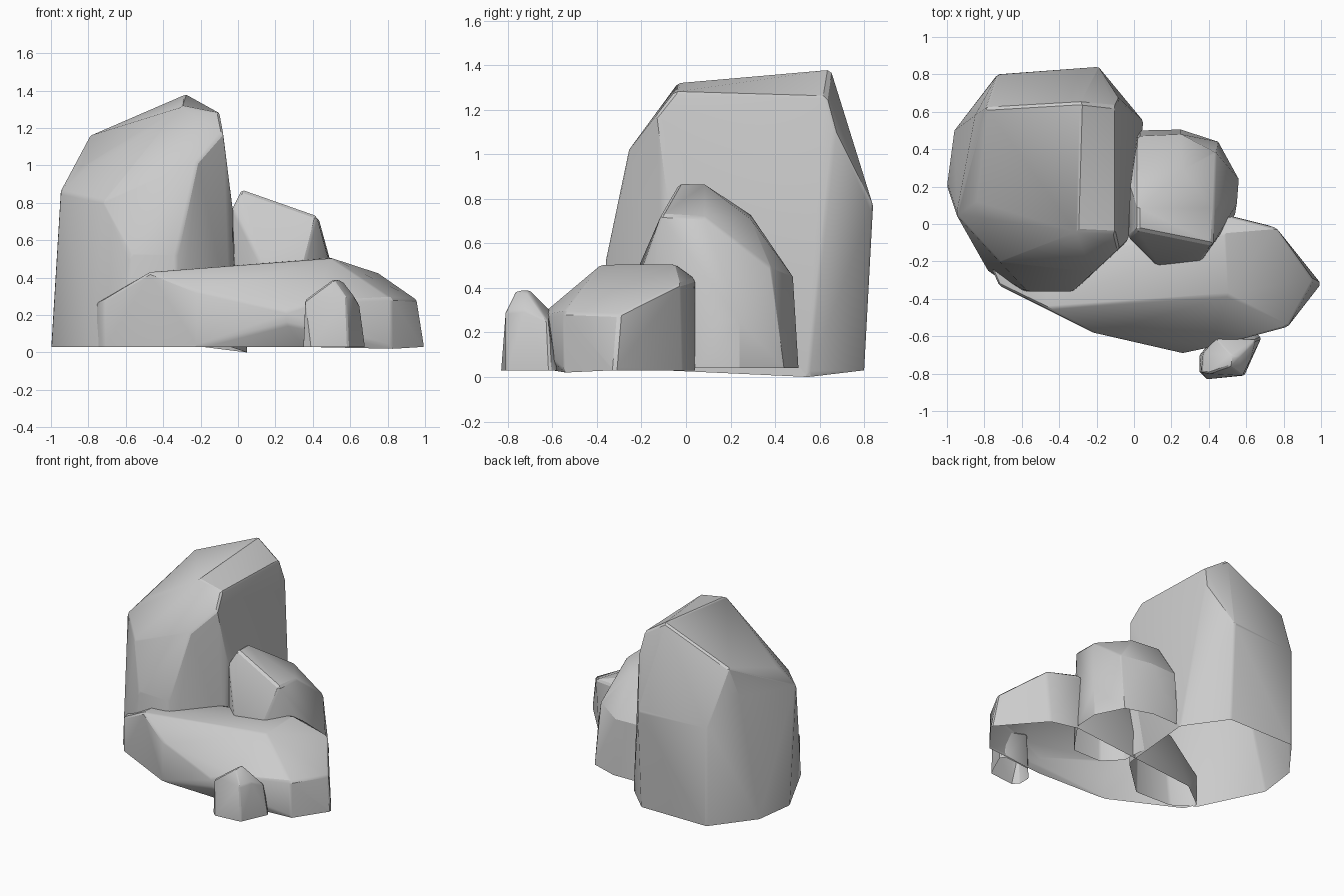
import bpy, bmesh, math


def rock(name, points, base, base_z=0.03, bevel=0.012):
    """Faceted boulder: hull of corner points over a base outline, open underneath."""
    bm = bmesh.new()
    for p in points + [(x, y, base_z) for x, y in base]:
        bm.verts.new(p)
    hull = bmesh.ops.convex_hull(bm, input=bm.verts[:])
    loose = [v for v in bm.verts if not v.link_faces]
    bmesh.ops.delete(bm, geom=loose, context='VERTS')
    bmesh.ops.recalc_face_normals(bm, faces=bm.faces[:])
    under = [f for f in bm.faces if f.normal.z < -0.9]
    bmesh.ops.delete(bm, geom=under, context='FACES')
    bmesh.ops.dissolve_limit(bm, angle_limit=math.radians(5),
                             verts=bm.verts[:], edges=bm.edges[:])
    mesh = bpy.data.meshes.new(name)
    bm.to_mesh(mesh)
    bm.free()
    ob = bpy.data.objects.new(name, mesh)
    bpy.context.collection.objects.link(ob)
    # worn edges
    mod = ob.modifiers.new("worn_edges", 'BEVEL')
    mod.width = bevel
    mod.segments = 1
    mod.limit_method = 'ANGLE'
    mod.angle_limit = math.radians(32)
    bpy.ops.object.select_all(action='DESELECT')
    ob.select_set(True)
    bpy.context.view_layer.objects.active = ob
    bpy.ops.object.modifier_apply(modifier=mod.name)
    bpy.ops.object.shade_smooth_by_angle(angle=math.radians(25))
    return ob


# tall boulder at the back left
rock("tall_boulder", [
    (-0.28, 0.65, 1.38), (-0.30, -0.04, 1.32), (-0.79, 0.62, 1.16),
    (-0.76, 0.07, 1.03), (-0.84, 0.12, 0.99),
    (-0.10, 0.63, 1.26), (-0.10, -0.05, 1.28),
    (-0.08, 0.67, 1.11), (-0.08, -0.13, 1.18),
    (-0.95, 0.05, 0.86), (-0.72, -0.20, 0.81), (-0.22, -0.26, 1.02),
    (-0.33, -0.36, 0.52), (-0.57, -0.36, 0.52),
    (-0.19, 0.84, 0.77), (-0.73, 0.80, 0.76), (-0.85, 0.58, 0.95),
    (-0.03, -0.08, 0.78), (0.05, 0.55, 0.0),
], [(-1.0, 0.20), (-0.96, 0.50), (-0.73, 0.80), (-0.19, 0.80),
    (-0.04, -0.10), (-0.33, -0.37), (-0.62, -0.36), (-0.78, -0.25)])

# long low slab across the front
rock("front_slab", [
    (-0.47, -0.45, 0.43), (0.50, -0.38, 0.505), (0.48, -0.05, 0.505),
    (-0.45, -0.15, 0.43), (-0.72, -0.33, 0.28), (-0.76, -0.24, 0.26),
    (-0.22, -0.58, 0.33), (0.26, -0.69, 0.22), (0.42, -0.66, 0.27),
    (0.82, -0.55, 0.29), (0.96, -0.30, 0.28), (0.76, -0.02, 0.42),
    (0.53, 0.04, 0.44), (0.26, -0.69, 0.15),
], [(-0.76, -0.24), (-0.72, -0.33), (-0.43, -0.48), (-0.22, -0.58),
    (0.35, -0.60), (0.82, -0.55), (1.0, -0.32), (0.73, -0.01),
    (0.53, 0.04), (-0.55, -0.08)])

# medium boulder in the middle
rock("middle_boulder", [
    (0.02, -0.03, 0.87), (0.02, 0.08, 0.87), (0.02, 0.29, 0.73),
    (0.26, 0.29, 0.71), (0.42, -0.11, 0.73), (0.43, 0.08, 0.72),
    (0.44, 0.38, 0.49), (0.25, 0.48, 0.45), (0.02, 0.47, 0.45),
    (0.55, 0.11, 0.25), (0.56, 0.24, 0.25), (-0.03, -0.07, 0.77),
    (0.35, -0.21, 0.45), (0.12, -0.22, 0.48), (-0.02, 0.2, 0.75),
], [(0.54, 0.05), (0.55, 0.24), (0.45, 0.44), (0.25, 0.505), (0.02, 0.50),
    (-0.02, 0.20), (0.0, -0.10), (0.12, -0.22), (0.35, -0.22)], base_z=0.04)

# small stone at the front right
rock("small_stone", [
    (0.51, -0.76, 0.39), (0.52, -0.70, 0.39), (0.56, -0.71, 0.38),
    (0.40, -0.80, 0.31), (0.36, -0.79, 0.28), (0.37, -0.69, 0.28),
    (0.44, -0.61, 0.30), (0.58, -0.81, 0.29), (0.65, -0.62, 0.25),
    (0.62, -0.73, 0.30),
], [(0.35, -0.79), (0.39, -0.83), (0.59, -0.81), (0.68, -0.61),
    (0.65, -0.58), (0.44, -0.60), (0.35, -0.70)], bevel=0.008)
